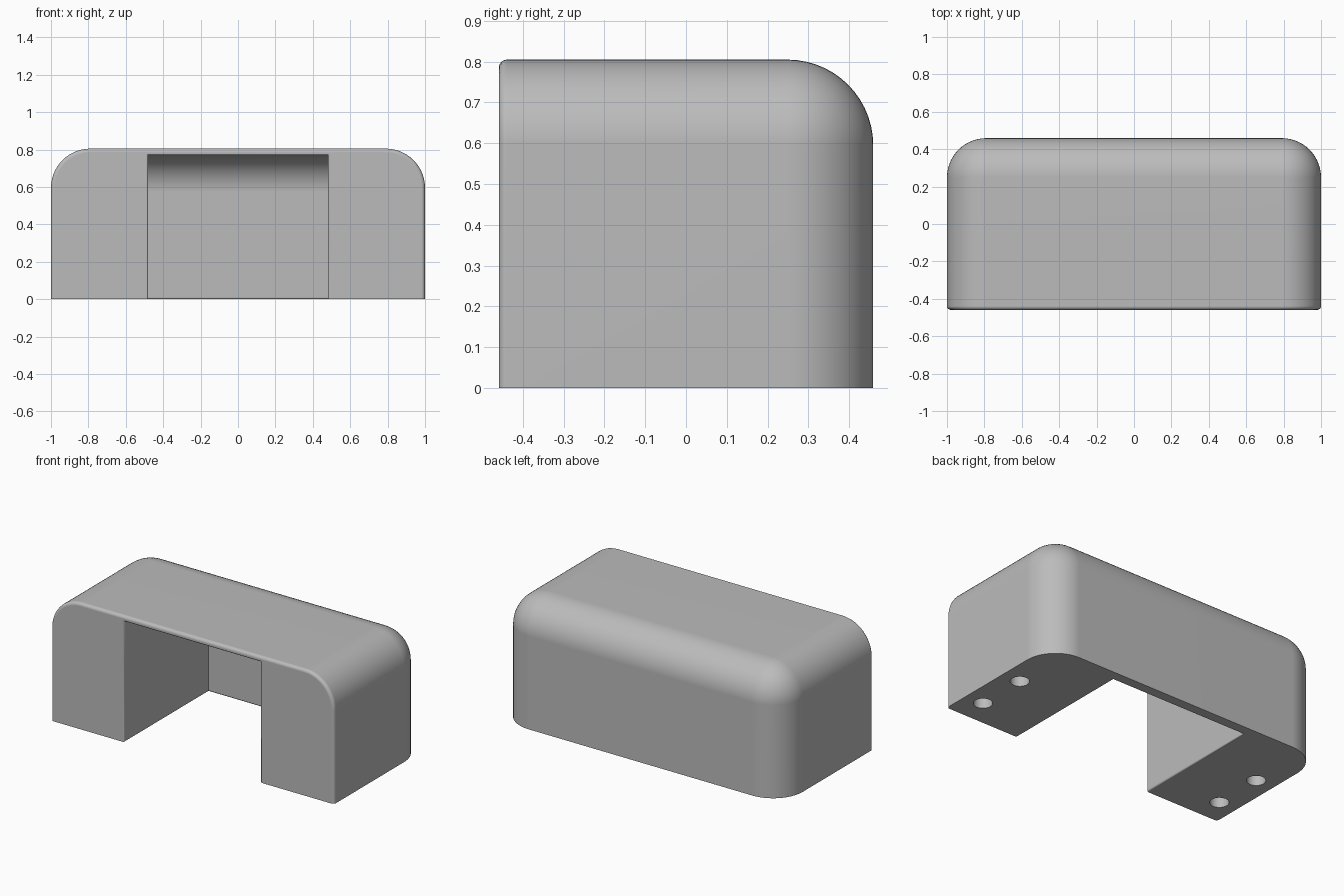
import bpy, bmesh, math
from mathutils import Matrix

old = bpy.data.objects.get("Cube")
if old:
    bpy.data.objects.remove(old, do_unlink=True)

W, D, H = 1.0, 0.459, 0.805      # half width, half depth, height
R, FRONT_R, LIP = 0.21, 0.02, 0.01
CAV_X, CAV_Y, CAV_Z, CAV_R = 0.48, 0.39, 0.77, 0.2

grey = bpy.data.materials.new("plain_grey")
grey.use_nodes = True
colour = (0.5, 0.5, 0.5, 1)
grey.diffuse_color = colour
grey.node_tree.nodes["Principled BSDF"].inputs["Base Color"].default_value = colour


def box(bm, lo, hi):
    bmesh.ops.create_cube(bm, size=1)
    for v in bm.verts:
        v.co = [lo[i] if v.co[i] < 0 else hi[i] for i in range(3)]


def bevel(bm, rule, radius, segments):
    """Round every edge whose two end points satisfy the rule."""
    edges = [e for e in bm.edges if rule(e.verts[0].co, e.verts[1].co)]
    bmesh.ops.bevel(bm, geom=edges, offset=radius, segments=segments,
                    profile=0.5, affect='EDGES', clamp_overlap=False)


def near(a, b):
    return abs(a - b) < 1e-4


def to_object(bm, name):
    bmesh.ops.recalc_face_normals(bm, faces=bm.faces)
    mesh = bpy.data.meshes.new(name)
    bm.to_mesh(mesh)
    bm.free()
    mesh.materials.append(grey)
    ob = bpy.data.objects.new(name, mesh)
    bpy.context.collection.objects.link(ob)
    return ob


def cut(ob, cutter):
    mod = ob.modifiers.new("cut", 'BOOLEAN')
    mod.operation, mod.solver, mod.object = 'DIFFERENCE', 'EXACT', cutter
    bpy.context.view_layer.objects.active = ob
    bpy.ops.object.modifier_apply(modifier=mod.name)
    bpy.data.objects.remove(cutter, do_unlink=True)


# Outer block: large rounding on sides, top and back, small one around the front
bm = bmesh.new()
box(bm, (-W, -D, 0), (W, D, H))


def large_edge(a, b):
    top = near(a.z, H) and near(b.z, H)
    back = near(a.y, D) and near(b.y, D)
    side = near(a.x, b.x)
    return (top and (side or back)) or (back and side)


bevel(bm, large_edge, R, 14)
bevel(bm, lambda a, b: near(a.y, -D) and near(b.y, -D) and max(a.z, b.z) > 0.01,
      FRONT_R, 4)
body = to_object(bm, "bridge_body")

# Central recess with a curved ceiling at the back
bm = bmesh.new()
box(bm, (-CAV_X, -D - 0.2, -0.2), (CAV_X, CAV_Y, CAV_Z))
bevel(bm, lambda a, b: near(a.y, CAV_Y) and near(b.y, CAV_Y)
      and near(a.z, CAV_Z) and near(b.z, CAV_Z), CAV_R, 14)
cut(body, to_object(bm, "recess_cutter"))

# Soft lip around the recess opening, in front and underneath
bm = bmesh.new()
bm.from_mesh(body.data)


def lip_edge(a, b):
    if abs(a.x + b.x) / 2 > CAV_X + 0.001:
        return False
    front = near(a.y, -D) and near(b.y, -D) and max(a.z, b.z) < CAV_Z + 0.001
    under = near(a.z, 0) and near(b.z, 0) and max(a.y, b.y) < CAV_Y + 0.001
    return front or under


bevel(bm, lip_edge, LIP, 3)
bm.to_mesh(body.data)
bm.free()

# Two blind holes under each leg
bm = bmesh.new()
for x in (-0.875, 0.875):
    for y in (-0.29, 0.035):
        bmesh.ops.create_cone(bm, cap_ends=True, segments=32, radius1=0.055,
                              radius2=0.055, depth=0.4,
                              matrix=Matrix.Translation((x, y, 0)))
cut(body, to_object(bm, "hole_cutter"))

# Smooth shading with flat planes kept flat
bpy.ops.object.select_all(action='DESELECT')
body.select_set(True)
bpy.context.view_layer.objects.active = body
bpy.ops.object.shade_smooth_by_angle(angle=math.radians(35))
weighted = body.modifiers.new("weighted_normals", 'WEIGHTED_NORMAL')
weighted.keep_sharp = True
